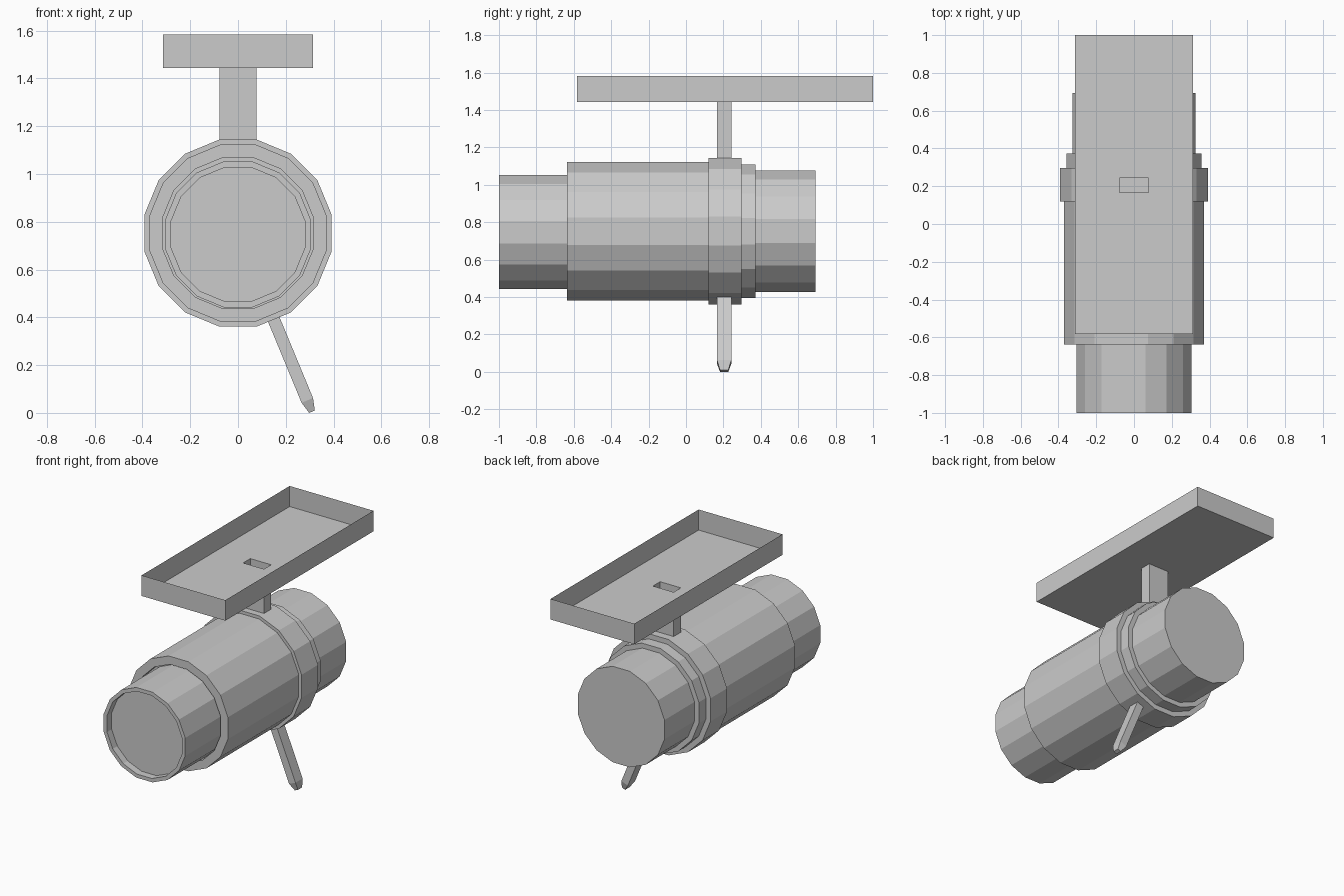
import bpy, bmesh, math
from mathutils import Vector

if "Cube" in bpy.data.objects:
    bpy.data.objects.remove(bpy.data.objects["Cube"])

SIDES = 16
K = 1 / math.cos(math.pi / SIDES)   # flat-to-flat half width -> corner radius


def finish(name, bm, recalc=True):
    if recalc:
        bmesh.ops.recalc_face_normals(bm, faces=bm.faces)
    me = bpy.data.meshes.new(name)
    bm.to_mesh(me)
    bm.free()
    ob = bpy.data.objects.new(name, me)
    bpy.context.collection.objects.link(ob)
    return ob


def bridge(bm, a, b):
    n = len(a)
    for i in range(n):
        bm.faces.new((a[i], a[(i + 1) % n], b[(i + 1) % n], b[i]))


def loft(name, loops, cap_start=True, cap_end=True):
    """Skin a list of point loops, optionally closing the ends."""
    bm = bmesh.new()
    rings = [[bm.verts.new(p) for p in loop] for loop in loops]
    for a, b in zip(rings, rings[1:]):
        bridge(bm, a, b)
    if cap_start:
        bm.faces.new(rings[0])
    if cap_end:
        bm.faces.new(rings[-1])
    return finish(name, bm)


def ring(half, y, z):
    """16-sided loop around the barrel axis, flats up and to the sides."""
    angles = [(i + 0.5) * math.tau / SIDES for i in range(SIDES)]
    return [(half * K * math.cos(a), y, z + half * K * math.sin(a)) for a in angles]


def rect(hx, y0, y1, z):
    return [(-hx, y0, z), (hx, y0, z), (hx, y1, z), (-hx, y1, z)]


# Main barrel: recessed front mouth, body, clamp ring, collar and rear drum
Z = 0.7525
barrel = [(0.316, -0.59), (0.316, -0.637), (0.3705, -0.637), (0.3705, 0.12),
          (0.3915, 0.12), (0.3915, 0.297), (0.357, 0.297), (0.357, 0.372),
          (0.3245, 0.372), (0.3245, 0.693)]
loft("barrel", [ring(r, y, Z) for r, y in barrel])

# Front tube with a shallow recessed lens
tube = [(0.305, -0.59), (0.305, -1.0), (0.28, -1.0), (0.28, -0.95)]
loft("front_tube", [ring(r, y, 0.747) for r, y in tube], cap_start=False)

# Hollow post rising from the clamp ring
POST = (0.078, 0.166, 0.243)
loft("post", [rect(*POST, 1.143), rect(*POST, 1.444)], False, False)

# Open thin-walled tray, its floor pierced by the hollow post
bm = bmesh.new()
loops = [rect(*POST, 1.444), rect(0.3135, -0.583, 1.0, 1.444),
         rect(0.3135, -0.583, 1.0, 1.583)]
rings = [[bm.verts.new(p) for p in loop] for loop in loops]
bridge(bm, rings[0], rings[1])
bridge(bm, rings[1], rings[2])
finish("tray", bm)

# Slanted lever, square to a lower facet of the clamp ring, with tapered tip
ang = math.radians(-67.5)
out = Vector((math.cos(ang), 0, math.sin(ang)))
side = Vector((-math.sin(ang), 0, math.cos(ang)))
depth = Vector((0, 1, 0))
axis = Vector((0, 0.204, Z))


def lever_loop(dist, hs, hy):
    c = axis + out * dist
    return [c + side * hs * a + depth * hy * b
            for a, b in ((-1, -1), (1, -1), (1, 1), (-1, 1))]


loft("lever", [lever_loop(0.385, 0.026, 0.038), lever_loop(0.758, 0.026, 0.038),
               lever_loop(0.809, 0.013, 0.022)])
